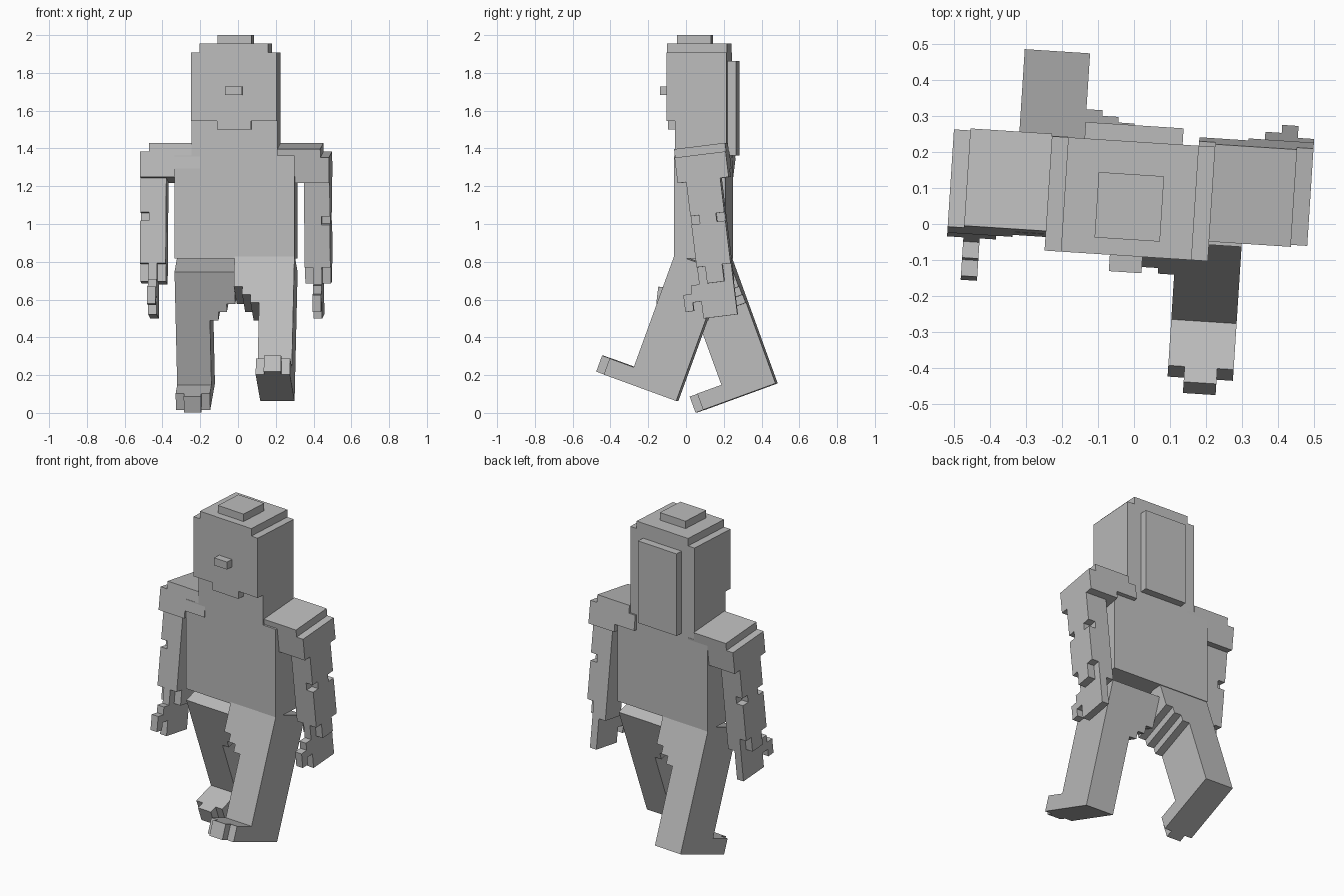
import bpy, bmesh, math
from mathutils import Matrix, Vector

if "Cube" in bpy.data.objects:
    bpy.data.objects.remove(bpy.data.objects["Cube"])

V = 2 / 44                      # size of one block
grey = bpy.data.materials.new("grey")
grey.diffuse_color = (0.5, 0.5, 0.5, 1)
grey.use_nodes = True
grey.node_tree.nodes["Principled BSDF"].inputs["Base Color"].default_value = grey.diffuse_color

# whole figure is turned slightly about the vertical
TURN = Matrix.Translation((-0.01, 0.093, 0)) @ Matrix.Rotation(math.radians(-3.7), 4, 'Z')


def blocks(name, boxes, pivot, swing=0, mirror=False):
    """Outer shell of whole-block boxes (x0,x1,y0,y1,z0,z1) around a pivot."""
    cells = set()
    for x0, x1, y0, y1, z0, z1 in boxes:
        for x in range(x0, x1):
            for y in range(y0, y1):
                for z in range(z0, z1):
                    cells.add((-1 - x if mirror else x, y, z))
    bm = bmesh.new()
    for c in cells:
        for axis in range(3):
            for side in (0, 1):
                n = list(c)
                n[axis] += 1 if side else -1
                if tuple(n) in cells:
                    continue
                a, b = (axis + 1) % 3, (axis + 2) % 3
                quad = []
                for i, j in ((0, 0), (1, 0), (1, 1), (0, 1)):
                    p = list(c)
                    p[axis] += side
                    p[a] += i
                    p[b] += j
                    quad.append(bm.verts.new(p))
                bm.faces.new(quad if side else quad[::-1])
    bmesh.ops.remove_doubles(bm, verts=bm.verts, dist=1e-4)
    bmesh.ops.dissolve_limit(bm, angle_limit=0.01, verts=bm.verts, edges=bm.edges)
    m = TURN @ Matrix.Translation(Vector(pivot)) @ Matrix.Rotation(math.radians(swing), 4, 'X')
    bmesh.ops.transform(bm, matrix=m @ Matrix.Scale(V, 4), verts=bm.verts)
    me = bpy.data.meshes.new(name)
    bm.to_mesh(me)
    bm.free()
    me.materials.append(grey)
    ob = bpy.data.objects.new(name, me)
    bpy.context.collection.objects.link(ob)


# head: skull, crown tiers, chin, nose, back plate
blocks("head", [
    (-5, 5, -4, 3, 34, 42),
    (-4, 4, -4, 3, 42, 43),
    (-2, 2, -3, 1, 43, 44),
    (-2, 2, -4, -3, 33, 34),
    (-1, 1, -5, -4, 37, 38),
    (-3, 3, 3, 4, 30, 41)], (0, 0, 0))

# torso with neck
blocks("torso", [(-7, 7, -3, 3, 18, 30), (-5, 5, -3, 3, 30, 34)], (0, 0, 0))

# leg: stepped inner thigh, shin, foot, toe
LEG = [
    (0, 7, -3, 3, -4, 0),
    (1, 7, -3, 3, -5, -4),
    (2, 7, -3, 3, -6, -5),
    (3, 7, -3, 3, -16, -6),
    (3, 7, -6, -3, -16, -14),
    (4, 6, -7, -6, -16, -14)]

# arm: shoulder cap, shoulder, forearm with notches, hand, thumb
ARM = [
    (5, 10, -3, 3, -1, 0),
    (4, 11, -3, 3, -3, -1),
    (7, 11, -3, 3, -4, -3),
    (8, 11, -2, 2, -8, -4),
    (8, 10, -2, 2, -9, -8),
    (10, 11, -1, 1, -9, -8),
    (8, 11, -2, 2, -14, -9),
    (8, 10, -1, 2, -16, -14),
    (10, 11, -1, 1, -16, -14),
    (9, 10, -2, 2, -20, -14),
    (9, 10, -3, -2, -18, -16),
    (9, 10, -4, -3, -19, -17)]

for side, mirror, sign in (("right", False, 1), ("left", True, -1)):
    blocks(side + "_leg", LEG, (0, -0.004, 0.793), -20 * sign, mirror)
    blocks(side + "_arm", ARM, (0, 0.008, 1.413), 7 * sign, mirror)
